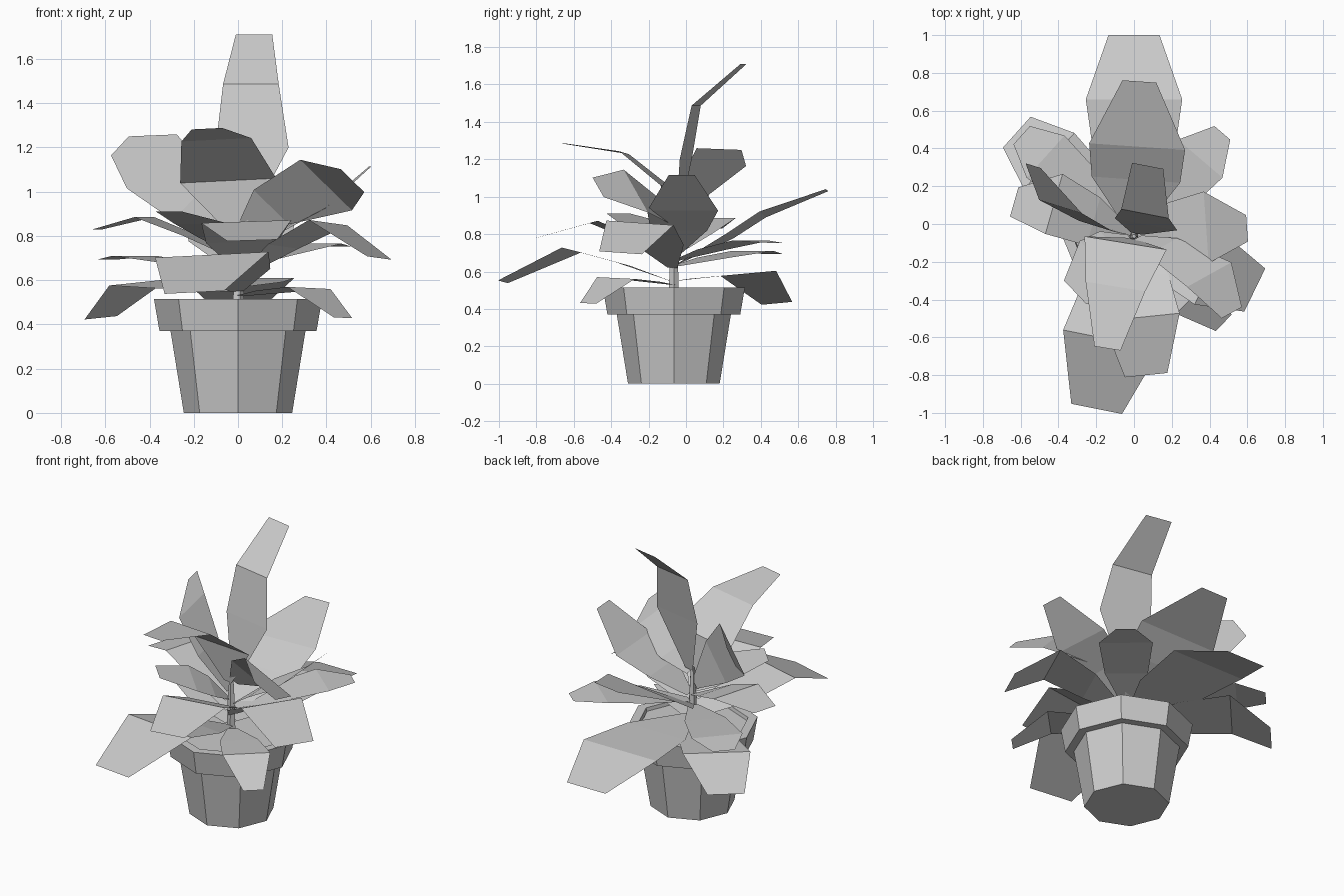
import bpy, bmesh, math
from mathutils import Vector

if "Cube" in bpy.data.objects:
    bpy.data.objects.remove(bpy.data.objects["Cube"])

CX, CY = 0.0, -0.065   # pot and stem axis


def finish(name, bm):
    mesh = bpy.data.meshes.new(name)
    bm.to_mesh(mesh)
    bm.free()
    obj = bpy.data.objects.new(name, mesh)
    bpy.context.collection.objects.link(obj)
    return obj


def lathe(name, profile, sides):
    """Closed flat-faced solid from (radius, height) rings, capped at both ends."""
    bm = bmesh.new()
    rings = []
    for r, z in profile:
        rings.append([bm.verts.new((CX + r * math.cos(2 * math.pi * i / sides),
                                    CY + r * math.sin(2 * math.pi * i / sides), z))
                      for i in range(sides)])
    for a, b in zip(rings, rings[1:]):
        for i in range(sides):
            j = (i + 1) % sides
            bm.faces.new((a[i], a[j], b[j], b[i]))
    bm.faces.new(rings[0][::-1])
    bm.faces.new(rings[-1])
    return finish(name, bm)


def heading(azimuth):
    a = math.radians(azimuth)
    return Vector((math.cos(a), math.sin(a), 0))


def leaf(name, azimuth, base_z, bend, tip, roll=0, shoulder=None, curl=(0, 0)):
    """Folded leaf strip; each row is (reach, height, half width).
    curl turns the shoulder and bend rows sideways by that many degrees."""
    out = heading(azimuth)
    flat = Vector((-out.y, out.x, 0))
    axis = (heading(azimuth + curl[1]) * bend[0] + Vector((0, 0, bend[1] - base_z))).normalized()
    t = math.radians(roll)
    side = (flat * math.cos(t) + axis.cross(flat) * math.sin(t)).normalized()
    if shoulder is None:
        shoulder = (bend[0] * 0.5, base_z + (bend[1] - base_z) * 0.55, bend[2] * 0.8)
    bm = bmesh.new()
    rows = []
    for (r, z, w), turn in zip(((0.02, base_z, 0.03), shoulder, bend, tip),
                               (curl[0], *curl, 0)):
        mid = Vector((CX, CY, z)) + heading(azimuth + turn) * r
        rows.append((bm.verts.new(mid - side * w), bm.verts.new(mid + side * w)))
    for p, q in zip(rows, rows[1:]):
        bm.faces.new((p[0], q[0], q[1], p[1]))
    return finish(name, bm)


# Octagonal pot with overhanging rim and sunken soil
lathe("pot", [(0.245, 0), (0.305, 0.37), (0.355, 0.37), (0.38, 0.515),
              (0.325, 0.515), (0.32, 0.49)], 8)
lathe("soil", [(0.30, 0.47), (0.318, 0.495)], 8)

# Stem
lathe("stem", [(0.028, 0.48), (0.022, 0.7), (0.012, 0.86)], 5)

# Lowest leaves, drooping past the rim
leaf("low_leaf_back", 90, 0.57, (0.725, 0.61, 0.255), (1.065, 0.50, 0.135))
leaf("low_leaf_front", 257.8, 0.55, (0.56, 0.715, 0.262), (0.935, 0.545, 0.137), 3)
leaf("low_leaf_front_right", 316, 0.53, (0.446, 0.565, 0.14), (0.66, 0.43, 0.06), -2)
leaf("low_leaf_back_left", 138.4, 0.55, (0.60, 0.59, 0.20), (0.83, 0.43, 0.11), -4)

# Middle leaves, spreading sideways
leaf("mid_leaf_back_left", 138, 0.63, (0.63, 0.71, 0.15), (0.80, 0.693, 0.065))
leaf("mid_leaf_back_right", 49.5, 0.66, (0.54, 0.765, 0.155), (0.72, 0.753, 0.055))
leaf("mid_leaf_right", -24, 0.62, (0.446, 0.86, 0.20), (0.70, 0.70, 0.127), -4)
leaf("mid_leaf_front", 275, 0.66, (0.43, 0.865, 0.205), (0.738, 0.78, 0.113), 2)
leaf("mid_leaf_left", 164, 0.70, (0.457, 0.885, 0.165), (0.66, 0.83, 0.08), 0, None, (-4, -6))
leaf("mid_leaf_back", 88, 0.64, (0.475, 0.905, 0.255), (0.82, 1.035, 0.09), -4,
     (0.30, 0.79, 0.235))
leaf("mid_leaf_front_left", 223.6, 0.72, (0.225, 0.855, 0.18), (0.43, 0.91, 0.086))

# Upper leaves, rising steeply and rolled on their own axes
leaf("upper_leaf_right", 4, 0.69, (0.385, 0.925, 0.19), (0.60, 1.115, 0.07), 0, None, (4, 3))
leaf("upper_leaf_left", 145, 0.76, (0.42, 1.137, 0.17), (0.652, 1.207, 0.06), -78, None, (20, 13))
leaf("upper_leaf_front_right", -38, 0.83, (0.447, 1.03, 0.176), (0.657, 1.05, 0.08), -46,
     (0.16, 0.93, 0.12), (18, 11))
leaf("upper_leaf_front", 256.7, 0.82, (0.283, 1.235, 0.16), (0.61, 1.285, 0.07), 5,
     (0.057, 1.05, 0.22), (-38, -7))
leaf("top_leaf", 79, 0.85, (0.133, 1.487, 0.128), (0.38, 1.71, 0.084), 0,
     (0.09, 1.20, 0.168), (-34, -15))
